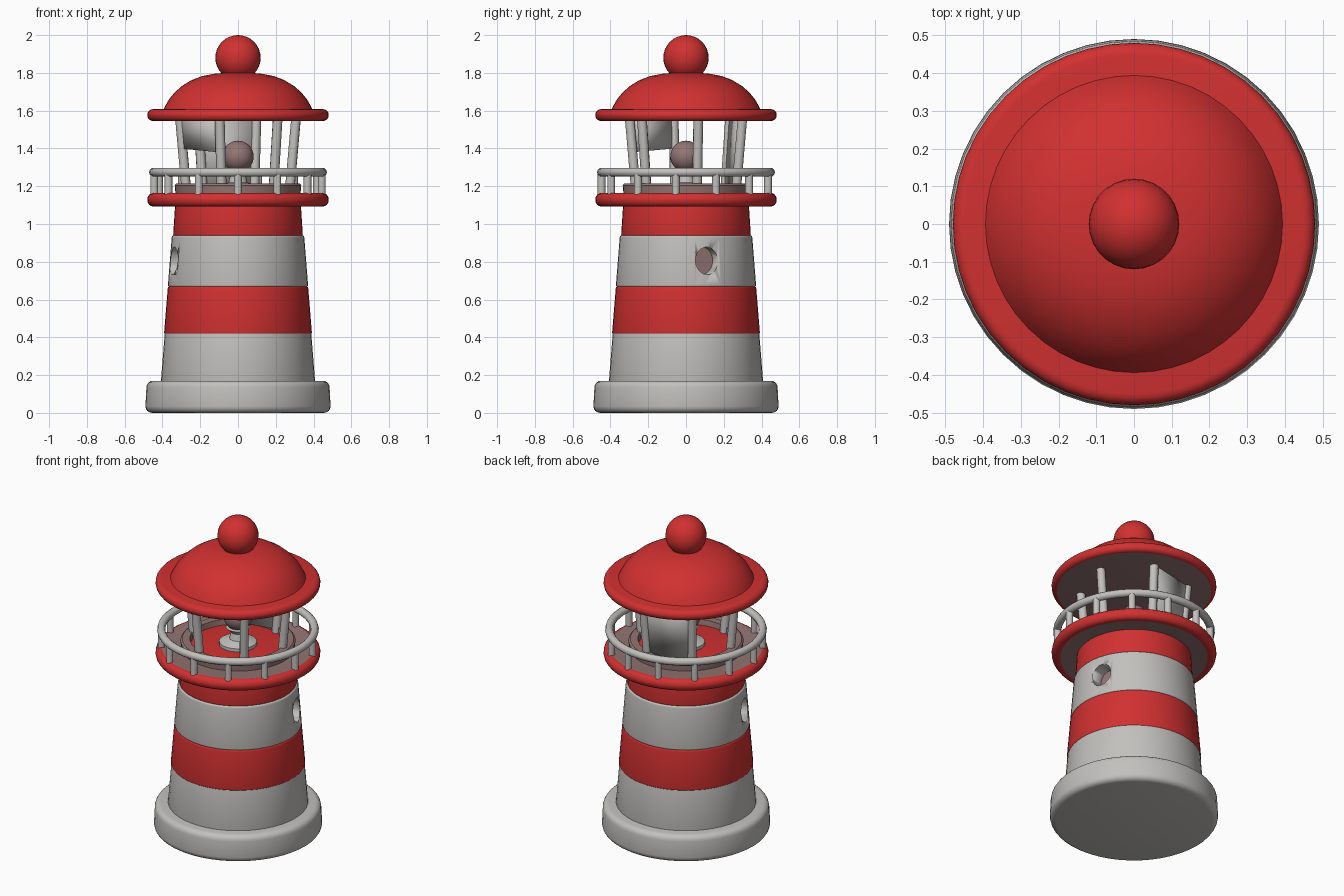
import bpy, bmesh, math
from mathutils import Vector, Matrix

if "Cube" in bpy.data.objects:
    bpy.data.objects.remove(bpy.data.objects["Cube"], do_unlink=True)


def material(name, r, g, b):
    m = bpy.data.materials.new(name)
    m.diffuse_color = (r, g, b, 1)
    m.use_nodes = True
    node = m.node_tree.nodes["Principled BSDF"]
    node.inputs["Base Color"].default_value = (r, g, b, 1)
    node.inputs["Roughness"].default_value = 0.7
    return m


WHITE = material("warm white", 0.54, 0.53, 0.51)
RED = material("red", 0.64, 0.03, 0.03)
DUSK = material("dusty rose grey", 0.29, 0.18, 0.17)


def finish(name, bm, *mats):
    bmesh.ops.remove_doubles(bm, verts=bm.verts, dist=1e-5)
    bmesh.ops.recalc_face_normals(bm, faces=bm.faces)
    mesh = bpy.data.meshes.new(name)
    bm.to_mesh(mesh)
    bm.free()
    for m in mats:
        mesh.materials.append(m)
    ob = bpy.data.objects.new(name, mesh)
    bpy.context.collection.objects.link(ob)
    bpy.ops.object.select_all(action="DESELECT")
    ob.select_set(True)
    bpy.context.view_layer.objects.active = ob
    bpy.ops.object.shade_smooth_by_angle(angle=math.radians(40))
    return ob


def lathe(name, profile, *mats, steps=48, closed=False, rule=None):
    bm = bmesh.new()
    pts = profile + profile[:1] if closed else profile
    verts = [bm.verts.new((r, 0, z)) for r, z in pts]
    edges = [bm.edges.new(pair) for pair in zip(verts, verts[1:])]
    bmesh.ops.spin(bm, geom=verts + edges, axis=(0, 0, 1), cent=(0, 0, 0),
                   angle=math.tau, steps=steps)
    bmesh.ops.remove_doubles(bm, verts=bm.verts, dist=1e-5)
    bmesh.ops.recalc_face_normals(bm, faces=bm.faces)
    if rule:
        for f in bm.faces:
            f.material_index = rule(f)
    return finish(name, bm, *mats)


def rounded(r0, r1, z0, z1, b):
    """Disc profile whose lower and upper outer corners are rounded by b."""
    out = [(0, z0)]
    for cz, start in ((z0 + b, -90), (z1 - b, 0)):
        for i in range(5):
            a = math.radians(start + i * 22.5)
            r = r0 if start else r1
            out.append((r - b + b * math.cos(a), cz + b * math.sin(a)))
    return out + [(0, z1)]


def rod(name, p, q, radius, mat, sides=10):
    p, q = Vector(p), Vector(q)
    d = q - p
    bm = bmesh.new()
    bmesh.ops.create_cone(bm, cap_ends=True, segments=sides, radius1=radius,
                          radius2=radius, depth=d.length)
    bm.transform(Matrix.Translation((p + q) / 2)
                 @ d.to_track_quat("Z", "Y").to_matrix().to_4x4())
    return finish(name, bm, mat)


def ball(name, radius, z, mat):
    bm = bmesh.new()
    bmesh.ops.create_uvsphere(bm, u_segments=28, v_segments=16, radius=radius)
    bm.transform(Matrix.Translation((0, 0, z)))
    return finish(name, bm, mat)


def polar(r, degrees, z):
    a = math.radians(degrees)
    return Vector((r * math.cos(a), r * math.sin(a), z))


# Base and tapering striped tower
lathe("base", rounded(0.49, 0.485, 0, 0.17, 0.035), WHITE)
lathe("lower_white_band", rounded(0.408, 0.388, 0.16, 0.43, 0.01), WHITE)
lathe("lower_red_band", rounded(0.391, 0.372, 0.415, 0.67, 0.012), RED)
upper = lathe("upper_white_band", rounded(0.371, 0.351, 0.665, 0.94, 0.012), WHITE, DUSK)
lathe("upper_red_band", rounded(0.343, 0.333, 0.935, 1.11, 0.01), RED)

# Oval window recesses on opposite sides
for angle in (18, 198):
    bm = bmesh.new()
    bmesh.ops.create_cone(bm, cap_ends=True, segments=24, radius1=0.062,
                          radius2=0.062, depth=0.24)
    for f in bm.faces:
        f.material_index = 1 if len(f.verts) > 4 else 0
    direction = polar(1, angle, 0)
    bm.transform(Matrix.Translation(direction * 0.385 + Vector((0, 0, 0.805)))
                 @ Matrix.Diagonal((1, 1, 1.18, 1))
                 @ direction.to_track_quat("Z", "Y").to_matrix().to_4x4())
    cutter = finish("window_cutter", bm, WHITE, DUSK)
    cutter.hide_render = True
    mod = upper.modifiers.new("window", "BOOLEAN")
    mod.operation = "DIFFERENCE"
    mod.solver = "EXACT"
    mod.object = cutter
    bpy.ops.object.select_all(action="DESELECT")
    upper.select_set(True)
    bpy.context.view_layer.objects.active = upper
    bpy.ops.object.modifier_apply(modifier=mod.name)
    bpy.data.objects.remove(cutter, do_unlink=True)

# Gallery with a red rim and duller deck and underside
lathe("gallery", [(0, 1.095), (0.43, 1.095)]
      + rounded(0.48, 0.48, 1.092, 1.165, 0.034)[1:-1] + [(0.42, 1.16), (0, 1.16)],
      RED, DUSK,
      rule=lambda f: int(abs(f.normal.z) > 0.9
                         and f.calc_center_median().xy.length < 0.437))
lathe("lantern_curb", [(0.33, 1.15), (0.335, 1.205), (0.325, 1.215),
                       (0.28, 1.215), (0.27, 1.15)], DUSK, closed=True)
lathe("lantern_floor", rounded(0.28, 0.28, 1.15, 1.18, 0.005), RED)

# Railing
ring = [(0.447 + 0.024 * math.cos(i * math.tau / 10),
         1.274 + 0.024 * math.sin(i * math.tau / 10)) for i in range(10)]
lathe("handrail", ring, WHITE, closed=True)
RAILS = 13
for i in range(RAILS):
    a = -90 + i * 360 / RAILS
    rod("railing_post", polar(0.447, a, 1.15), polar(0.447, a, 1.27), 0.021, WHITE)

# Lantern posts lean outward
for a in range(12, 372, 60):
    rod("lantern_post", polar(0.278, a, 1.16), polar(0.315, a, 1.57), 0.026, WHITE)


# Two remaining wall panels between posts
def panel(name, a, bottom_start, bottom_end):
    bm = bmesh.new()
    def at(angle, z):
        return polar(0.278 + 0.09 * (z - 1.16), angle, z)
    corners = [at(a, bottom_start), at(a + 60, bottom_end),
               at(a + 60, 1.57), at(a, 1.57)]
    bm.faces.new([bm.verts.new(c) for c in corners])
    ob = finish(name, bm, WHITE)
    mod = ob.modifiers.new("thickness", "SOLIDIFY")
    mod.thickness = 0.02
    mod.offset = 0
    return ob


panel("back_panel", 72, 1.2, 1.2)
panel("side_panel", 192, 1.4, 1.38)

# Lamp on its turned pedestal
lathe("lamp_pedestal", [(0, 1.17), (0.11, 1.17), (0.11, 1.2), (0.05, 1.22),
                        (0.04, 1.26), (0.07, 1.29), (0, 1.31)], WHITE, steps=24)
ball("lamp", 0.083, 1.358, DUSK)

# Roof with rolled brim, dome and finial
lathe("roof_brim", rounded(0.48, 0.48, 1.545, 1.608, 0.03), RED, DUSK,
      rule=lambda f: int(f.normal.z < -0.9
                         and f.calc_center_median().xy.length < 0.44))
lathe("roof_dome", [(0, 1.59), (0.4, 1.595), (0.385, 1.625), (0.365, 1.66),
                    (0.335, 1.697), (0.295, 1.732), (0.245, 1.762), (0.19, 1.783),
                    (0.13, 1.795), (0.07, 1.8), (0, 1.8)], RED)
ball("finial", 0.12, 1.88, RED)
